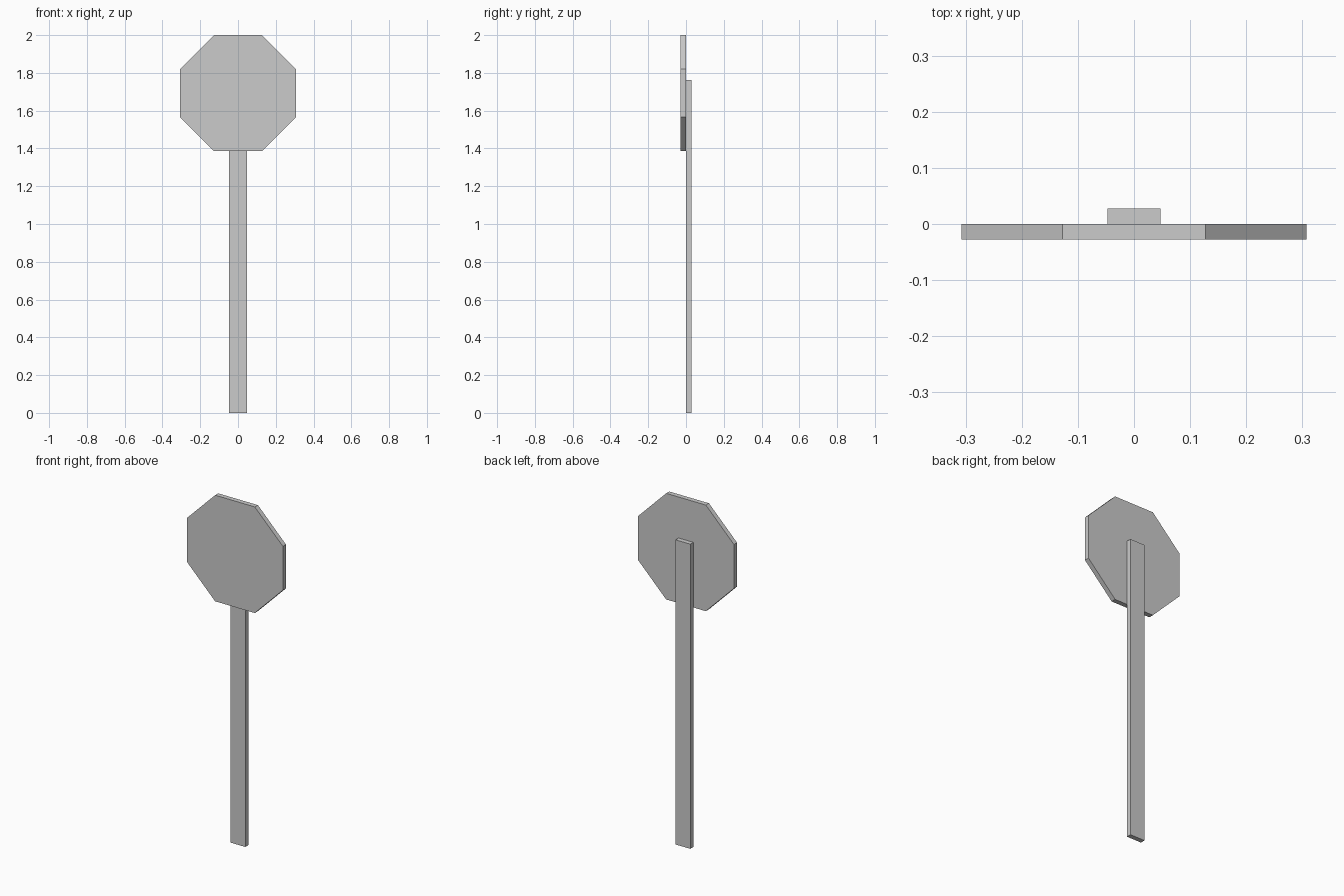
import bpy
import bmesh
import math

if "Cube" in bpy.data.objects:
    bpy.data.objects.remove(bpy.data.objects["Cube"])


def extruded(name, outline, y_front, y_back):
    """Solid made by extruding an x-z outline along y."""
    bm = bmesh.new()
    face = bm.faces.new([bm.verts.new((x, y_front, z)) for x, z in outline])
    new = bmesh.ops.extrude_face_region(bm, geom=[face])["geom"]
    for v in new:
        if isinstance(v, bmesh.types.BMVert):
            v.co.y = y_back
    bmesh.ops.recalc_face_normals(bm, faces=bm.faces)
    mesh = bpy.data.meshes.new(name)
    bm.to_mesh(mesh)
    bm.free()
    obj = bpy.data.objects.new(name, mesh)
    bpy.context.collection.objects.link(obj)
    return obj


# Octagonal sign plate, flat sides up, down, left and right
APOTHEM = 0.307
radius = APOTHEM / math.cos(math.pi / 8)
centre_z = 2.0 - APOTHEM
angles = [math.pi / 8 + i * math.pi / 4 for i in range(8)]
octagon = [(radius * math.cos(a), centre_z + radius * math.sin(a)) for a in angles]
extruded("sign_plate", octagon, -0.028, 0.0)

# Flat post fixed to the back of the plate
HALF_W, TOP = 0.047, 1.763
post = [(-HALF_W, 0), (HALF_W, 0), (HALF_W, TOP), (-HALF_W, TOP)]
extruded("post", post, 0.0, 0.028)
